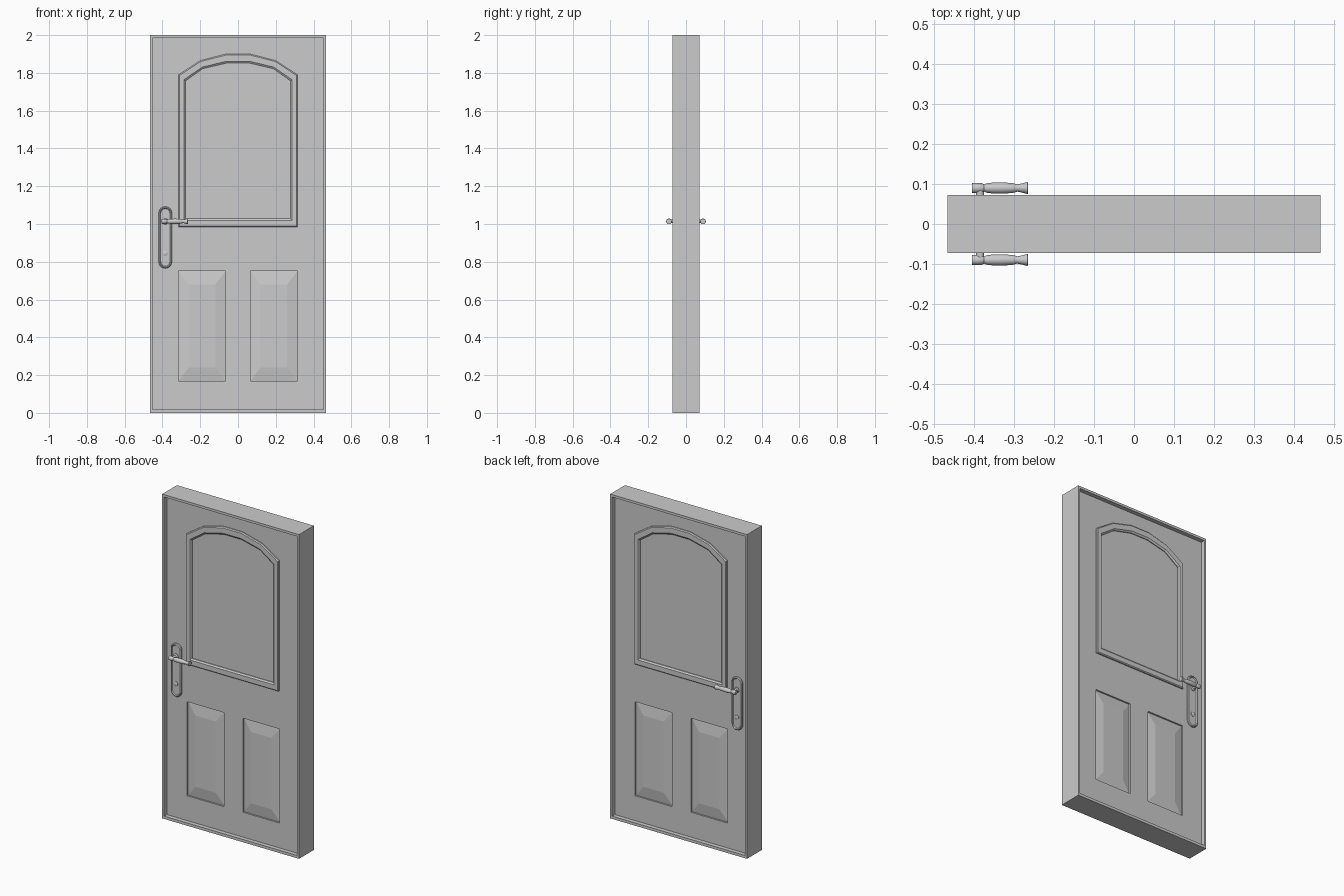
import bpy, bmesh, math

if "Cube" in bpy.data.objects:
    bpy.data.objects.remove(bpy.data.objects["Cube"])

FRAME_Y, LEAF_Y, FLOOR_Y = 0.072, 0.046, 0.035


def loft(name, rings, closed=False, mirror=(False, True), smooth=False):
    """Skin a list of 3D rings; cap both ends, or join last to first if closed."""
    bm = bmesh.new()
    loops = [[bm.verts.new(p) for p in r] for r in rings]
    n = len(loops[0])
    pairs = list(zip(loops, loops[1:]))
    if closed:
        pairs.append((loops[-1], loops[0]))
    else:
        bm.faces.new(loops[0])
        bm.faces.new(loops[-1])
    for a, b in pairs:
        for i in range(n):
            j = (i + 1) % n
            bm.faces.new((a[i], a[j], b[j], b[i]))
    bmesh.ops.recalc_face_normals(bm, faces=bm.faces)
    me = bpy.data.meshes.new(name)
    bm.to_mesh(me)
    bm.free()
    ob = bpy.data.objects.new(name, me)
    bpy.context.collection.objects.link(ob)
    if any(mirror):
        m = ob.modifiers.new("mirror", 'MIRROR')
        m.use_axis = (mirror[0], mirror[1], False)
        m.use_mirror_merge = False
    if smooth:
        bpy.ops.object.select_all(action='DESELECT')
        bpy.context.view_layer.objects.active = ob
        ob.select_set(True)
        bpy.ops.object.shade_smooth_by_angle(angle=math.radians(35))
    return ob


def at(outline, y):
    return [(x, y, z) for x, z in outline]


def rect(x0, x1, z0, z1):
    return [(x0, z0), (x1, z0), (x1, z1), (x0, z1)]


def capsule(cx, z0, z1, r, n=8):
    """Upright slot outline with round ends."""
    pts = []
    for k in range(2 * n + 2):
        top = k <= n
        a = math.pi * (k if top else k - 1) / n
        pts.append((cx + r * math.cos(a), (z1 - r if top else z0 + r) + r * math.sin(a)))
    return pts


def disc(cx, cz, r, n=16):
    return [(cx + r * math.cos(2 * math.pi * k / n), cz + r * math.sin(2 * math.pi * k / n))
            for k in range(n)]


# Outer frame
outer, inner = rect(-0.467, 0.467, 0, 2), rect(-0.453, 0.453, 0.017, 1.985)
loft("door_frame", [at(outer, -FRAME_Y), at(inner, -FRAME_Y),
                    at(inner, FRAME_Y), at(outer, FRAME_Y)], closed=True, mirror=(False, False))

# Door leaf with four sunk lower panels
leaf = loft("door_leaf", [at(inner, -LEAF_Y), at(inner, LEAF_Y)], mirror=(False, False))
panel = rect(0.065, 0.315, 0.17, 0.75)
cutter = loft("panel_cutter", [at(panel, -0.1), at(panel, -FLOOR_Y)], mirror=(True, True))
cutter.hide_render = True
cut = leaf.modifiers.new("panels", 'BOOLEAN')
cut.object, cut.operation, cut.solver = cutter, 'DIFFERENCE', 'EXACT'
bpy.context.view_layer.objects.active = leaf
bpy.ops.object.modifier_apply(modifier=cut.name)
bpy.data.objects.remove(cutter)

# Raised panel fields
loft("raised_panel", [at(panel, -FLOOR_Y + 0.002), at(panel, -FLOOR_Y - 0.001),
                      at(rect(0.12, 0.26, 0.24, 0.68), -LEAF_Y)], mirror=(True, True))

# Arched moulding of the upper panel
half_out = [(0.315, 0.985), (0.315, 1.79), (0.2, 1.865), (0.065, 1.9)]
half_in = [(0.279, 1.028), (0.279, 1.757), (0.187, 1.822), (0.06, 1.852)]
arch_out = half_out + [(-x, z) for x, z in reversed(half_out)]
arch_in = half_in + [(-x, z) for x, z in reversed(half_in)]


def arch(t):
    return [(a[0] + (b[0] - a[0]) * t, a[1] + (b[1] - a[1]) * t)
            for a, b in zip(arch_out, arch_in)]


loft("arched_moulding", [at(arch(t), -LEAF_Y - h) for t, h in
     ((0, -0.002), (0, 0.007), (0.12, 0.012), (0.8, 0.012), (1, 0.005), (1, -0.002))],
     closed=True)

# Handle plate with raised rim
HX = -0.385
loft("handle_plate", [at(capsule(HX, 0.765 + d, 1.093 - d, 0.036 - d), -LEAF_Y - h) for d, h in
     ((0, -0.002), (0, 0.008), (0.004, 0.013), (0.008, 0.013), (0.012, 0.008))], smooth=True)

# Key cylinder
loft("key_cylinder", [at(disc(HX, 0.845, r), -LEAF_Y - h) for r, h in
     ((0.014, 0.006), (0.014, 0.012), (0.011, 0.014))], smooth=True)

# Handle stem
loft("handle_stem", [at(disc(HX, 1.014, r), -y) for r, y in
     ((0.016, 0.052), (0.016, 0.058), (0.01, 0.063), (0.01, 0.085))], smooth=True)

# Turned lever
lever = [(-0.405, 0.012), (-0.403, 0.013), (-0.38, 0.012), (-0.375, 0.009), (-0.37, 0.0115),
         (-0.355, 0.0135), (-0.33, 0.014), (-0.305, 0.0125), (-0.298, 0.011), (-0.292, 0.009),
         (-0.28, 0.0115), (-0.267, 0.015), (-0.265, 0.014)]
loft("handle_lever", [[(x, y, z) for y, z in disc(-0.09, 1.014, r)] for x, r in lever],
     smooth=True)
